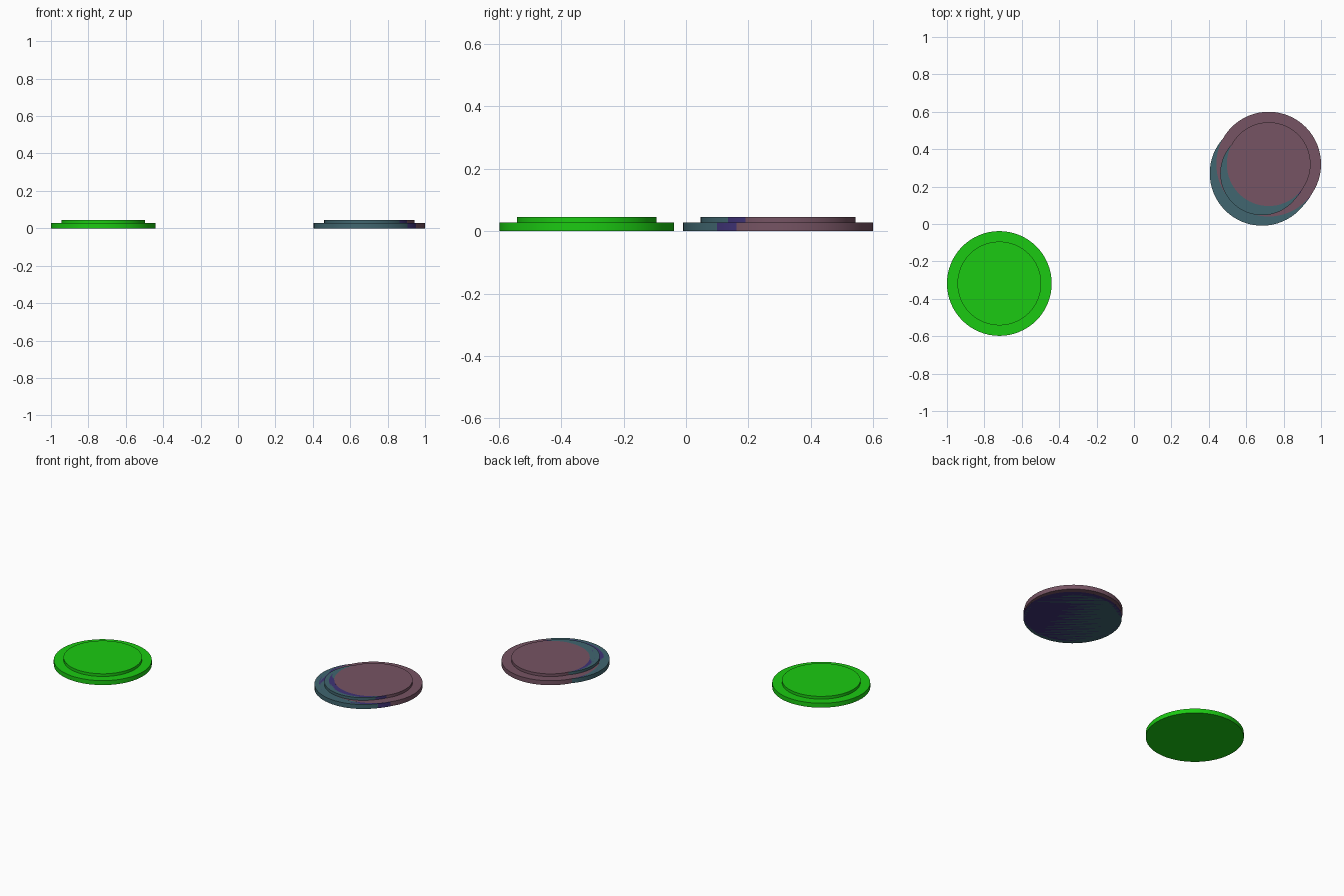
import bpy, math

if "Cube" in bpy.data.objects:
    bpy.data.objects.remove(bpy.data.objects["Cube"])

R_BASE, R_TOP = 0.28, 0.224
Z_STEP, Z_TOP = 0.028, 0.045


def material(name, rgb):
    m = bpy.data.materials.new(name)
    m.diffuse_color = (*rgb, 1)
    m.use_nodes = True
    m.node_tree.nodes["Principled BSDF"].inputs["Base Color"].default_value = m.diffuse_color
    return m


def disc(name, x, y, r, z0, z1, mat):
    bpy.ops.mesh.primitive_cylinder_add(vertices=64, radius=r, depth=z1 - z0,
                                        location=(x, y, (z0 + z1) / 2))
    ob = bpy.context.object
    ob.name = name
    ob.data.materials.append(mat)
    bpy.ops.object.shade_smooth_by_angle(angle=math.radians(30))


# One green stepped disc, and three nearly coincident ones opposite it;
# the last value lifts the mauve faces a hair above the other two
pads = [
    ("green", -0.72, -0.318, (0.011, 0.59, 0.006), 0),
    ("teal", 0.685, 0.271, (0.052, 0.133, 0.16), 0),
    ("purple", 0.703, 0.292, (0.05, 0.033, 0.18), 0),
    ("mauve", 0.72, 0.32, (0.18, 0.088, 0.125), 0.0001),
]
for name, x, y, rgb, lift in pads:
    mat = material(name, rgb)
    disc(name + "_base", x, y, R_BASE, lift, Z_STEP + lift, mat)
    disc(name + "_raised_top", x, y, R_TOP, Z_STEP + lift, Z_TOP + lift, mat)
